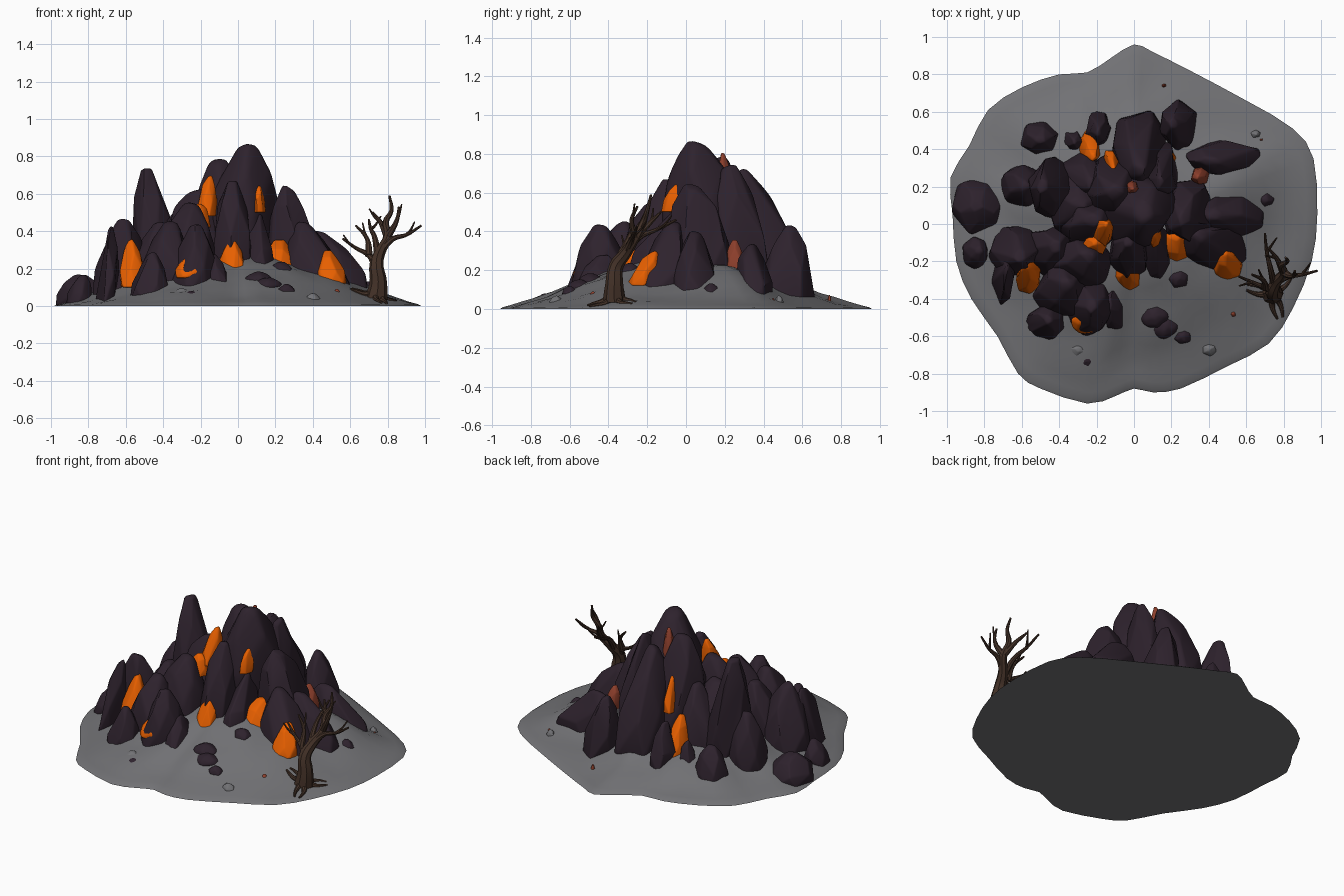
import bpy, bmesh, math, random
from mathutils import Vector, noise

random.seed(7)


def material(name, rgb):
    m = bpy.data.materials.new(name)
    m.diffuse_color = (*rgb, 1)
    return m


ROCK = material("dark purple rock", (0.027, 0.016, 0.026))
ASH = material("grey ash", (0.168, 0.168, 0.178))
LAVA = material("orange lava", (0.8, 0.115, 0.0))
EMBER = material("dull red ember", (0.27, 0.05, 0.025))
WOOD = material("dead wood", (0.055, 0.03, 0.02))


def finish(name, bm, mat):
    bmesh.ops.recalc_face_normals(bm, faces=bm.faces)
    me = bpy.data.meshes.new(name)
    bm.to_mesh(me)
    bm.free()
    me.materials.append(mat)
    ob = bpy.data.objects.new(name, me)
    bpy.context.collection.objects.link(ob)
    return ob


def ground_z(x, y):
    t = min(1, math.hypot(x, y) / 0.95)
    return 0.36 * (1 - t) ** 1.15


# Ash mound: scaled outline rings rising to the middle, flat underneath
OUTLINE = [(0, .96), (-.12, .89), (-.25, .81), (-.4, .8), (-.6, .73), (-.78, .61), (-.88, .42),
           (-.98, .25), (-.97, .05), (-.95, -.2), (-.87, -.4), (-.73, -.6), (-.62, -.8), (-.5, -.88),
           (-.25, -.96), (-.1, -.92), (0, -.88), (.1, -.9), (.25, -.88), (.5, -.76), (.72, -.64),
           (.85, -.45), (.95, -.2), (.98, .05), (.96, .35), (.85, .51), (.6, .66), (.3, .82), (.1, .92)]
# one smooth in-between point per outline span
fine = []
n = len(OUTLINE)
for i in range(n):
    p0, p1, p2, p3 = (Vector(OUTLINE[(i + k) % n]) for k in (-1, 0, 1, 2))
    fine += [p1, (9 * (p1 + p2) - p0 - p3) / 16]
bm = bmesh.new()
rings = [[bm.verts.new((p.x, p.y, 0)) for p in fine]]
for s in (0.985, 0.94, 0.88, 0.8, 0.72, 0.64, 0.56, 0.48, 0.38, 0.25):
    ring = []
    for p in fine:
        q = p * s
        bump = 0.03 * noise.noise(Vector((q.x * 5, q.y * 5, 1))) * min(1, (1 - s) * 5)
        bump += 0.07 * math.exp(-((q.x - .52) ** 2 + (q.y - .2) ** 2) / .02)
        ring.append(bm.verts.new((q.x, q.y, 0.36 * (1 - s) ** 1.15 + bump + 0.006)))
    rings.append(ring)
m = len(fine)
for a, b in zip(rings, rings[1:]):
    for i in range(m):
        bm.faces.new((a[i], a[(i + 1) % m], b[(i + 1) % m], b[i]))
bm.faces.new(rings[0])
bm.faces.new(rings[-1])
finish("ash_mound", bm, ASH)


# Boulder: convex hull of jittered rings leaning from base to tip, softly bevelled
def rock(name, x, y, rx, ry, tx, ty, tz, mat=ROCK, bevel=0.03, z0=None):
    if z0 is None:
        z0 = max(0.004, ground_z(x, y) - 0.09)
    bm = bmesh.new()
    for h, s in ((0, 1), (0.42, 0.96), (0.78, 0.66), (1, 0.24)):
        start = random.uniform(0, 6.28)
        sides = 6 if h < 0.7 else 5
        for i in range(sides):
            a = start + (i + random.uniform(-0.2, 0.2)) * math.tau / sides
            k = s * random.uniform(0.95, 1.14)
            z = z0 + (tz - z0) * (h - (random.uniform(0, 0.07) if h else 0))
            bm.verts.new((x + (tx - x) * h + rx * k * math.cos(a),
                          y + (ty - y) * h + ry * k * math.sin(a), z))
    bmesh.ops.convex_hull(bm, input=bm.verts)
    loose = [v for v in bm.verts if not v.link_faces]
    bmesh.ops.delete(bm, geom=loose, context='VERTS')
    bmesh.ops.dissolve_limit(bm, angle_limit=math.radians(16), verts=bm.verts, edges=bm.edges)
    ob = finish(name, bm, mat)
    mod = ob.modifiers.new("soft_edges", 'BEVEL')
    mod.width = min(bevel, 0.2 * min(rx, ry))
    mod.segments = 2
    mod.angle_limit = math.radians(15)
    return ob


# x, y, radius x, radius y, tip x, tip y, tip z
PEAKS = [(0, .1, .22, .23, .05, .06, .88), (-.08, .2, .18, .18, -.1, .17, .79),
         (.15, .3, .09, .16, .14, .22, .75), (.03, .42, .14, .2, .03, .3, .74),
         (.29, .08, .14, .17, .27, .03, .65), (-.41, .2, .13, .17, -.49, .2, .74),
         (-.24, 0, .18, .14, -.22, .02, .64), (-.03, -.18, .11, .13, -.03, -.1, .68),
         (.12, -.19, .075, .14, .11, -.05, .5), (-.3, .1, .18, .18, -.3, .1, .52)]
FRONT = [(-.24, -.44, .13, .15, -.23, -.44, .44), (-.1, -.48, .06, .12, -.13, -.43, .28),
         (-.47, -.53, .1, .1, -.46, -.51, .29), (-.4, -.36, .15, .16, -.36, -.32, .46),
         (-.3, -.22, .18, .14, -.25, -.17, .56), (-.64, -.14, .14, .14, -.61, -.17, .47),
         (-.71, -.3, .06, .13, -.68, -.25, .43), (-.85, -.16, .07, .09, -.83, -.14, .17),
         (-.84, .09, .14, .14, -.84, .1, .17), (-.6, .2, .12, .12, -.58, .2, .42),
         (-.45, -.16, .14, .14, -.42, -.12, .46),
         (.46, -.15, .16, .13, .35, -.06, .46), (.55, .04, .18, .12, .42, .05, .41)]
BACK = [(-.5, .46, .11, .09, -.5, .45, .27), (-.32, .45, .06, .06, -.32, .44, .24),
        (-.19, .52, .065, .1, -.19, .49, .36), (.25, .53, .1, .13, .21, .54, .44),
        (.52, .35, .2, .1, .4, .34, .34), (-.28, .27, .13, .13, -.24, .22, .52)]
for group, rows in (("peak_rock", PEAKS), ("front_rock", FRONT), ("back_rock", BACK)):
    for row in rows:
        rock(group, *row)

# Loose stones, ash lumps and embers on the slope: x, y, radius, height above ground
for name, mat, rows in (
        ("loose_stone", ROCK, [(.23, -.29, .065, .035), (.11, -.49, .085, .035), (.16, -.55, .08, .03),
                               (.26, -.6, .05, .025), (-.25, -.73, .055, .03), (.7, .13, .06, .06)]),
        ("ash_lump", ASH, [(.4, -.67, .045, .02), (.65, .48, .03, .03), (-.3, -.67, .06, .03),
                           (.68, .32, .03, .02)]),
        ("ember", EMBER, [(.53, -.48, .025, .02), (.68, .45, .014, .02), (.16, .74, .012, .015),
                          (-.2, -.79, .012, .015)])):
    for x, y, r, h in rows:
        z = ground_z(x, y)
        rock(name, x, y, r, r * 0.85, x, y, z + h, mat, 0.01, max(.004, z - .03))

# Molten lava wedges set back in the gaps between rocks; last value is the bottom height
GLOW = [(-.03, -.31, .08, .08, -.03, -.23, .37, .12), (.22, -.16, .11, .1, .22, -.07, .36, .12),
        (.5, -.24, .08, .07, .48, -.16, .3, .12), (-.57, -.3, .07, .08, -.57, -.22, .36, .1),
        (-.25, -.53, .09, .06, -.25, -.51, .27, .15), (-.24, .43, .06, .09, -.22, .36, .36, .1),
        (.18, .35, .045, .06, .17, .31, .42, .15), (.46, .26, .11, .05, .42, .27, .2, .05),
        (-.17, -.05, .055, .065, -.15, .0, .7, .48), (.11, -.07, .035, .06, .11, -.04, .65, .5),
        (-.21, -.12, .06, .06, -.21, -.1, .55, .42), (-.13, .33, .04, .07, -.11, .29, .56, .35)]
for row in GLOW:
    rock("lava", *row[:7], LAVA, 0.02, row[7])
for row in ((.36, .26, .05, .05, .34, .25, .36, .2), (-.01, .19, .04, .04, -.01, .19, .81, .6)):
    rock("cooling_lava", *row[:7], EMBER, 0.02, row[7])


# Dead tree: tapering tubes for trunk, branches, twigs and roots
def limb(name, pts, r0, r1):
    cu = bpy.data.curves.new(name, 'CURVE')
    cu.dimensions = '3D'
    cu.bevel_depth = 1
    cu.bevel_resolution = 2
    cu.resolution_u = 4
    cu.use_fill_caps = True
    sp = cu.splines.new('BEZIER')
    sp.bezier_points.add(len(pts) - 1)
    for i, (bp, p) in enumerate(zip(sp.bezier_points, pts)):
        bp.co = p
        bp.handle_left_type = bp.handle_right_type = 'AUTO'
        bp.radius = r0 + (r1 - r0) * (i / (len(pts) - 1)) ** 0.7
    cu.materials.append(WOOD)
    bpy.context.collection.objects.link(bpy.data.objects.new(name, cu))


limb("trunk", [(.74, -.37, .04), (.75, -.37, .13), (.74, -.36, .22), (.76, -.31, .29),
               (.8, -.26, .37), (.79, -.22, .45), (.82, -.2, .51), (.81, -.18, .59)], .06, .006)
BRANCHES = [[(.74, -.36, .2), (.7, -.34, .27), (.63, -.31, .31), (.56, -.28, .36)],
            [(.7, -.34, .27), (.69, -.3, .36), (.63, -.27, .43)],
            [(.76, -.31, .29), (.83, -.28, .36), (.9, -.27, .38), (.98, -.25, .43)],
            [(.75, -.33, .26), (.73, -.24, .37), (.71, -.15, .41), (.7, -.05, .46)],
            [(.8, -.26, .37), (.76, -.18, .45), (.72, -.13, .5)],
            [(.8, -.26, .37), (.85, -.28, .46), (.86, -.25, .53)]]
for j, pts in enumerate(BRANCHES):
    limb("branch", pts, .022, .006)
    a, b = Vector(pts[-2]), Vector(pts[-1])
    side = Vector((a.y - b.y, b.x - a.x, 0)) * 0.6 * (-1) ** j
    tip = a.lerp(b, 0.7) + side + Vector((0, 0, 0.035))
    limb("twig", [a, a.lerp(tip, 0.5) - Vector((0, 0, 0.01)), tip], .01, .004)
for i in range(6):
    a = i * math.tau / 6 + 0.3
    pts = [(.74, -.37, .075)]
    for d in (.06, .1, .14):
        w = a + d * 3 * (-1) ** i
        x, y = .74 + d * math.cos(w), -.37 + d * math.sin(w)
        pts.append((x, y, ground_z(x, y) + .012))
    limb("root", pts, .024, .006)

# Apply modifiers, turn tubes into meshes and smooth everything
bpy.ops.object.select_all(action='SELECT')
bpy.context.view_layer.objects.active = bpy.context.scene.objects[0]
bpy.ops.object.convert(target='MESH')
bpy.ops.object.shade_smooth_by_angle(angle=math.radians(40))
